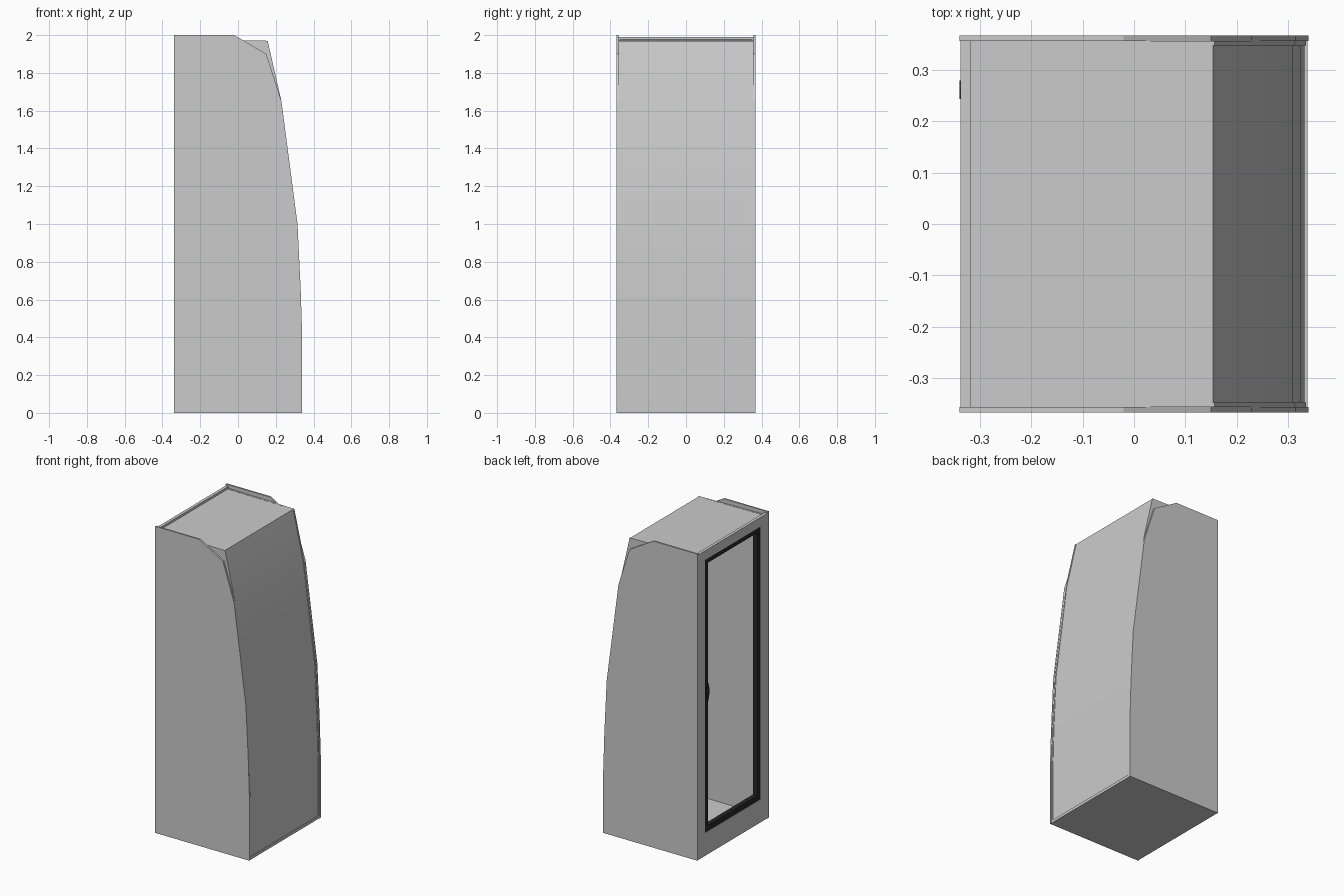
import bpy, bmesh
from math import radians

if "Cube" in bpy.data.objects:
    bpy.data.objects.remove(bpy.data.objects["Cube"])

dark = bpy.data.materials.new("dark_rubber")
dark.diffuse_color = (0.02, 0.02, 0.02, 1)
dark.use_nodes = True
dark.node_tree.nodes["Principled BSDF"].inputs["Base Color"].default_value = dark.diffuse_color


def extrude(name, pts, y0, y1, smooth=False):
    """Prism from an x/z profile between two y positions."""
    bm = bmesh.new()
    face = bm.faces.new([bm.verts.new((x, y0, z)) for x, z in pts])
    res = bmesh.ops.extrude_face_region(bm, geom=[face])
    moved = [v for v in res["geom"] if isinstance(v, bmesh.types.BMVert)]
    bmesh.ops.translate(bm, verts=moved, vec=(0, y1 - y0, 0))
    bmesh.ops.recalc_face_normals(bm, faces=bm.faces)
    me = bpy.data.meshes.new(name)
    bm.to_mesh(me)
    bm.free()
    ob = bpy.data.objects.new(name, me)
    bpy.context.collection.objects.link(ob)
    if smooth:
        bpy.ops.object.select_all(action='DESELECT')
        bpy.context.view_layer.objects.active = ob
        ob.select_set(True)
        bpy.ops.object.shade_smooth_by_angle(angle=radians(12))
    return ob


def ring(name, x0, x1, outer, inner, mat=None):
    """Rectangular frame in the y/z plane; rectangles are (y half, z low, z high)."""
    bm = bmesh.new()
    def loop(x, r):
        h, a, b = r
        return [bm.verts.new((x, y, z)) for y, z in ((-h, a), (h, a), (h, b), (-h, b))]
    loops = [loop(x0, outer), loop(x0, inner), loop(x1, inner), loop(x1, outer)]
    for k in range(4):
        a, b = loops[k], loops[(k + 1) % 4]
        for i in range(4):
            j = (i + 1) % 4
            bm.faces.new((a[i], a[j], b[j], b[i]))
    bmesh.ops.recalc_face_normals(bm, faces=bm.faces)
    me = bpy.data.meshes.new(name)
    bm.to_mesh(me)
    bm.free()
    ob = bpy.data.objects.new(name, me)
    bpy.context.collection.objects.link(ob)
    if mat:
        me.materials.append(mat)
    return ob


# Side panels with chamfered top corner, and the inner liners behind them
panel = [(-0.34, 0), (-0.34, 2), (-0.02, 2), (0.15, 1.9), (0.23, 1.65),
         (0.315, 1.0), (0.332, 0.65), (0.34, 0.4), (0.34, 0)]
curve = [(0.157, 1.97), (0.23, 1.65), (0.313, 1.0), (0.329, 0.65), (0.336, 0.4), (0.336, 0.01)]
liner = [(-0.335, 0.01), (-0.335, 1.978)] + curve
for s, side in ((-1, "front"), (1, "back")):
    extrude(side + "_side_panel", panel, s * 0.357, s * 0.368)
    extrude(side + "_side_liner", liner, s * 0.348, s * 0.357)

# Top and bowed shell, slightly recessed between the sides
outer = [(-0.335, 1.976)] + [(x - 0.003, z) for x, z in curve]
inner = [(x - 0.016, z) for x, z in curve[1:]]
shell = outer + inner[::-1] + [(0.139, 1.957), (-0.335, 1.96)]
extrude("top_and_curved_shell", shell, -0.348, 0.348, smooth=True)

# Floor slab
extrude("floor", [(-0.338, 0), (0.338, 0), (0.338, 0.018), (-0.338, 0.018)], -0.357, 0.357)

# Door panel, dark seal frame and recessed inner lip
ring("door_panel", -0.338, -0.318, (0.357, 0.005, 1.99), (0.285, 0.15, 1.93))
ring("door_seal", -0.336, -0.305, (0.285, 0.15, 1.93), (0.255, 0.185, 1.9), dark)

# Door latch handle
bpy.ops.mesh.primitive_cylinder_add(vertices=16, radius=0.06, depth=0.012,
                                    location=(-0.334, 0.262, 1.06), rotation=(0, radians(90), 0))
handle = bpy.context.object
handle.name = "door_handle"
handle.scale = (1, 0.3, 1)
handle.data.materials.append(dark)
